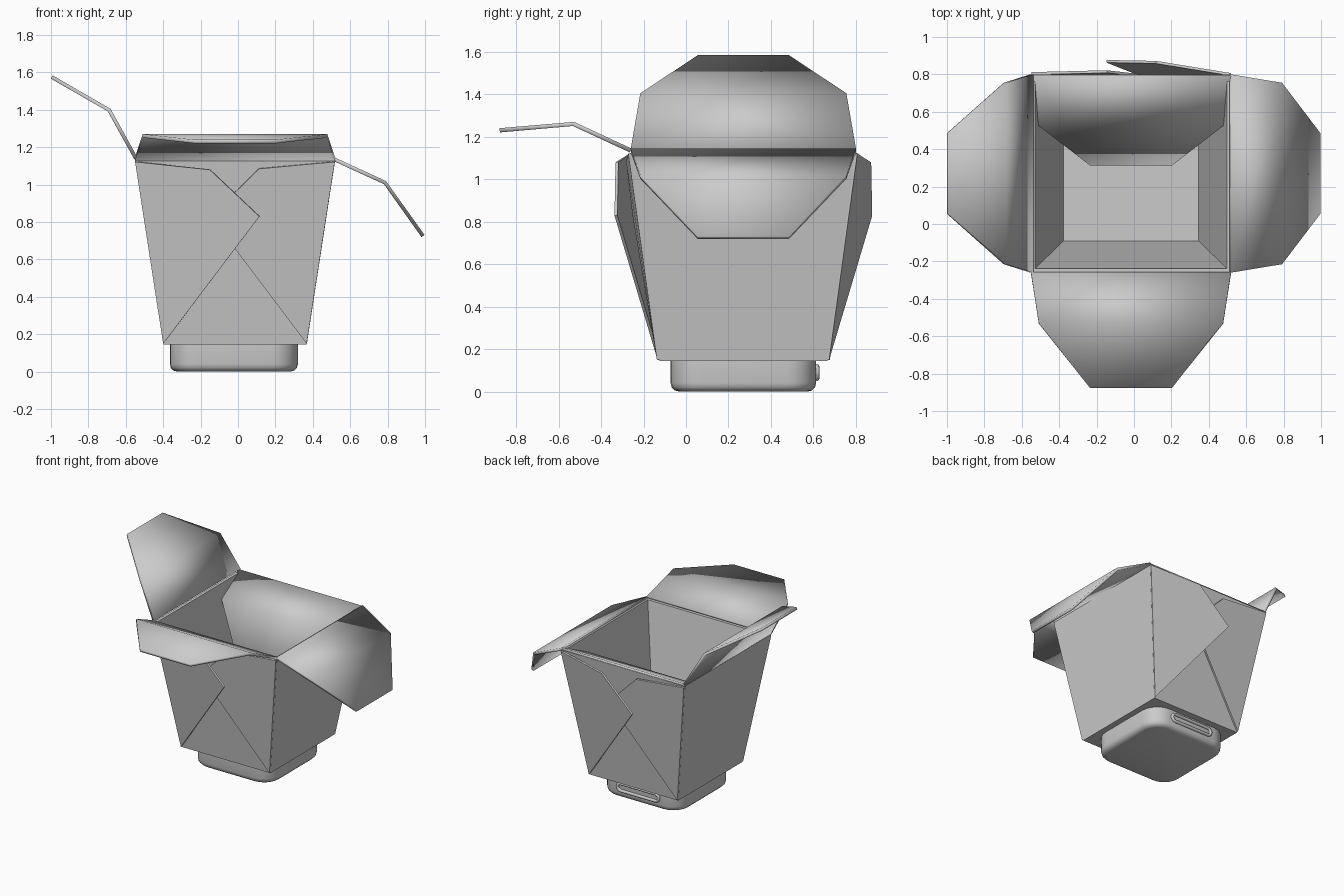
import bpy, bmesh, math
from mathutils import Matrix, Vector

if "Cube" in bpy.data.objects:
    bpy.data.objects.remove(bpy.data.objects["Cube"])

CENTRE = Vector((-0.016, 0.27, 0))


def finish(obj, angle):
    bpy.ops.object.select_all(action='DESELECT')
    obj.select_set(True)
    bpy.context.view_layer.objects.active = obj
    bpy.ops.object.shade_smooth_by_angle(angle=math.radians(angle))


def add_object(name, bm):
    bmesh.ops.recalc_face_normals(bm, faces=bm.faces)
    mesh = bpy.data.meshes.new(name)
    bm.to_mesh(mesh)
    bm.free()
    obj = bpy.data.objects.new(name, mesh)
    bpy.context.collection.objects.link(obj)
    return obj


def sheet(name, points, faces, turn, thickness):
    """Thin card: points are relative to the box centre, turned about z."""
    bm = bmesh.new()
    rot = Matrix.Rotation(math.radians(turn), 3, 'Z')
    verts = [bm.verts.new(rot @ Vector(p) + CENTRE) for p in points]
    for f in faces:
        bm.faces.new([verts[i] for i in f])
    obj = add_object(name, bm)
    mod = obj.modifiers.new("card", 'SOLIDIFY')
    mod.thickness = thickness
    mod.offset = 0
    return obj


def lid(name, turn, profile):
    """Two-panel folded lid; profile is (outward, half width, height)."""
    pts = [(u, s * w, z) for u, w, z in profile for s in (-1, 1)]
    finish(sheet(name, pts, [(0, 2, 3, 1), (2, 4, 5, 3)], turn, 0.02), 40)


# Open tapered box with a floor and wall thickness
bm = bmesh.new()
rings = []
for hx, hy, z in [(0.383, 0.395, 0.145), (0.535, 0.53, 1.13),
                  (0.513, 0.508, 1.13), (0.36, 0.36, 0.17)]:
    rings.append([bm.verts.new((CENTRE.x + sx * hx, CENTRE.y + sy * hy, z))
                  for sx, sy in [(-1, -1), (1, -1), (1, 1), (-1, 1)]])
for a, b in zip(rings, rings[1:]):
    for i in range(4):
        j = (i + 1) % 4
        bm.faces.new((a[i], a[j], b[j], b[i]))
bm.faces.new(rings[0][::-1])
bm.faces.new(rings[-1])
add_object("box_walls", bm)

# Overlapping folded flaps, front and back (half turn of each other)
for side, turn in [("front", 0), ("back", 180)]:
    outer = [(-0.533, -0.53, 1.122), (-0.383, -0.397, 0.15),
             (0.131, -0.60, 0.83), (-0.134, -0.595, 1.08)]
    under = [(0.533, -0.535, 1.122), (0.383, -0.40, 0.15),
             (-0.131, -0.515, 0.83), (0.128, -0.545, 1.085)]
    sheet(side + "_outer_flap", outer, [(0, 1, 2, 3)], turn, 0.014)
    sheet(side + "_under_flap", under, [(3, 2, 1, 0)], turn, 0.014)

# Four folded lids: two bent down alike, one raised, one nearly level
lid("right_lid", 0, [(0.53, 0.53, 1.135), (0.802, 0.485, 1.01), (1.005, 0.215, 0.725)])
lid("back_lid", 90 + 180, [(-0.525, 0.535, 1.135), (-0.26, 0.493, 1.01), (-0.05, 0.218, 0.725)])
lid("left_lid", 180, [(0.53, 0.53, 1.14), (0.673, 0.485, 1.398), (0.98, 0.215, 1.575)])
lid("front_lid", 270, [(0.53, 0.535, 1.135), (0.80, 0.493, 1.26), (1.147, 0.218, 1.23)])

# Rounded foot under the box
bm = bmesh.new()
bmesh.ops.create_cube(bm, size=1)
bmesh.ops.scale(bm, vec=(0.685, 0.685, 0.16), verts=bm.verts)
bmesh.ops.translate(bm, vec=(-0.022, 0.27, 0.08), verts=bm.verts)
upright = [e for e in bm.edges if abs(e.verts[0].co.z - e.verts[1].co.z) > 0.1]
bmesh.ops.bevel(bm, geom=upright, offset=0.14, segments=6, profile=0.5, affect='EDGES')
bottom = [e for e in bm.edges if max(v.co.z for v in e.verts) < 0.01]
bmesh.ops.bevel(bm, geom=bottom, offset=0.04, segments=3, profile=0.5, affect='EDGES')
finish(add_object("foot", bm), 40)

# Pill-shaped rim on the back of the foot
curve = bpy.data.curves.new("foot_port_rim", 'CURVE')
curve.dimensions = '3D'
curve.bevel_depth = 0.012
curve.bevel_resolution = 2
path = []
for s in (1, -1):
    for k in range(7):
        a = -math.pi / 2 + math.pi * k / 6
        path.append((-0.018 + s * (0.15 + 0.028 * math.cos(a)), 0.616,
                     0.09 + s * 0.028 * math.sin(a)))
spline = curve.splines.new('POLY')
spline.points.add(len(path) - 1)
for p, co in zip(spline.points, path):
    p.co = (*co, 1)
spline.use_cyclic_u = True
rim = bpy.data.objects.new("foot_port_rim", curve)
bpy.context.collection.objects.link(rim)
bpy.ops.object.select_all(action='DESELECT')
rim.select_set(True)
bpy.context.view_layer.objects.active = rim
bpy.ops.object.convert(target='MESH')
finish(bpy.context.object, 60)
